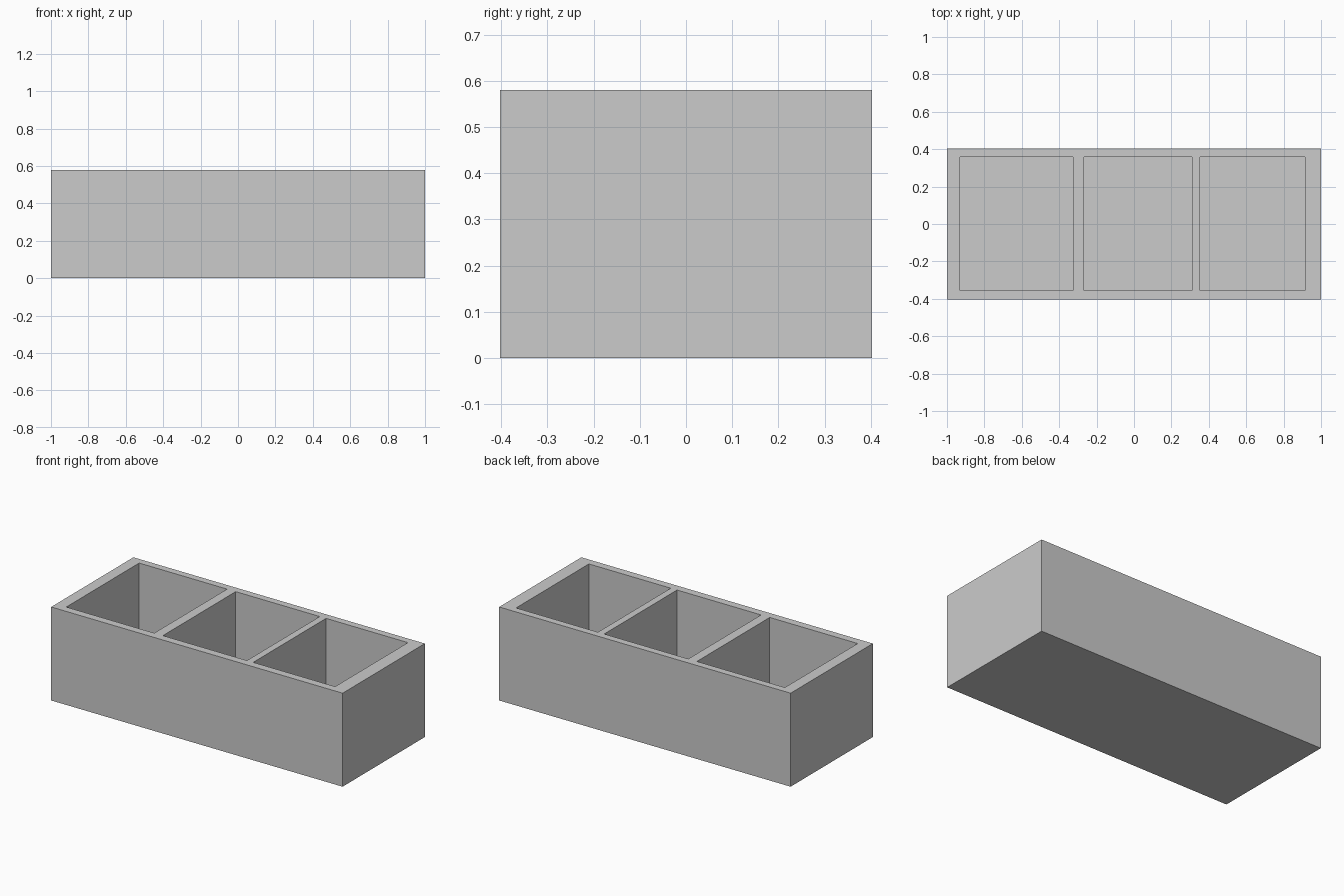
import bpy

if "Cube" in bpy.data.objects:
    bpy.data.objects.remove(bpy.data.objects["Cube"])

HALF_Y, HEIGHT, FLOOR = 0.403, 0.58, 0.05


def box(name, x0, x1, y0, y1, z0, z1):
    bpy.ops.mesh.primitive_cube_add(
        size=1, location=((x0 + x1) / 2, (y0 + y1) / 2, (z0 + z1) / 2))
    ob = bpy.context.object
    ob.name = name
    ob.scale = (x1 - x0, y1 - y0, z1 - z0)
    bpy.ops.object.transform_apply(location=True, rotation=False, scale=True)
    return ob


# Solid outer body of the planter box
body = box("compartment_box", -1, 1, -HALF_Y, HALF_Y, 0, HEIGHT)

# Three open compartments of slightly different width
for i, (x0, x1) in enumerate([(-0.93, -0.326), (-0.267, 0.31), (0.353, 0.915)]):
    cutter = box(f"compartment_cutter_{i + 1}", x0, x1, -0.355, 0.359, FLOOR, HEIGHT + 0.2)
    cutter.hide_render = True
    cutter.display_type = 'WIRE'
    cut = body.modifiers.new(f"compartment_{i + 1}", 'BOOLEAN')
    cut.operation = 'DIFFERENCE'
    cut.solver = 'EXACT'
    cut.object = cutter
